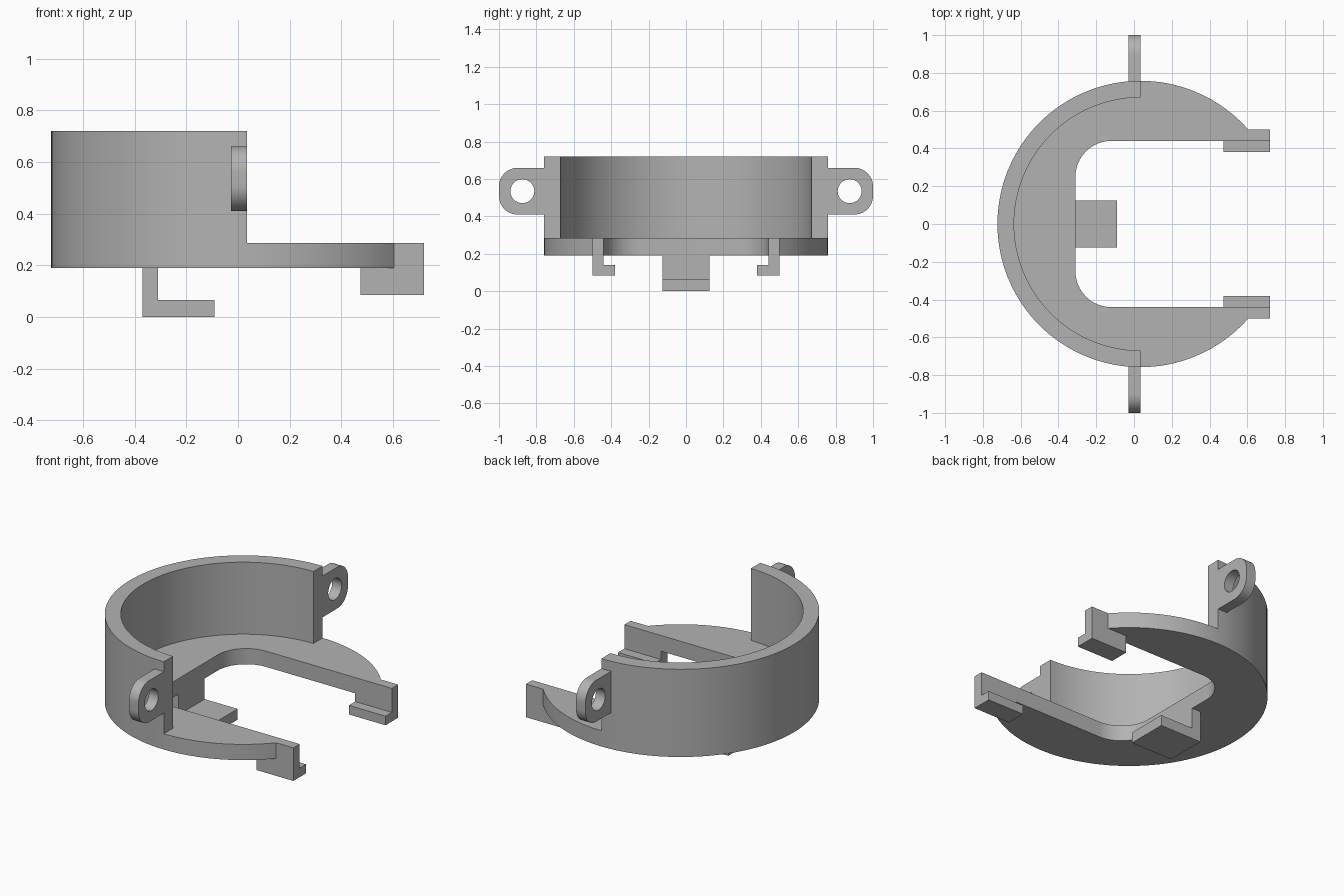
import bpy, bmesh
from math import radians, degrees, asin, cos, sin
from mathutils import Vector

cube = bpy.data.objects.get("Cube")
if cube:
    bpy.data.objects.remove(cube)

grey = bpy.data.materials.new("plain grey")
grey.use_nodes = True
colour = (0.45, 0.45, 0.45, 1)
grey.diffuse_color = colour
grey.node_tree.nodes["Principled BSDF"].inputs["Base Color"].default_value = colour

# Shared sizes
CX, OUTER, INNER = 0.035, 0.758, 0.67
FLOOR_LOW, FLOOR_TOP, WALL_TOP = 0.19, 0.285, 0.72
SLOT, ARM, TIP = 0.44, 0.50, 0.72


def arc(cx, cy, r, start, end, steps):
    """Points along an arc, angles in degrees."""
    angles = [radians(start + (end - start) * i / steps) for i in range(steps + 1)]
    return [(cx + r * cos(a), cy + r * sin(a)) for a in angles]


def extrude(name, loops, push):
    """Fill closed 3D outlines (later ones are holes) and extrude them."""
    bm = bmesh.new()
    for loop in loops:
        verts = [bm.verts.new(p) for p in loop]
        for i, v in enumerate(verts):
            bm.edges.new((verts[i - 1], v))
    bmesh.ops.remove_doubles(bm, verts=bm.verts[:], dist=0.0001)
    push = Vector(push)
    bmesh.ops.triangle_fill(bm, edges=bm.edges[:], use_beauty=True, normal=push.normalized())
    result = bmesh.ops.extrude_face_region(bm, geom=bm.faces[:], use_keep_orig=True)
    moved = [g for g in result["geom"] if isinstance(g, bmesh.types.BMVert)]
    bmesh.ops.translate(bm, verts=moved, vec=push)
    bmesh.ops.recalc_face_normals(bm, faces=bm.faces[:])
    mesh = bpy.data.meshes.new(name)
    bm.to_mesh(mesh)
    bm.free()
    mesh.materials.append(grey)
    obj = bpy.data.objects.new(name, mesh)
    bpy.context.collection.objects.link(obj)
    bpy.ops.object.select_all(action="DESELECT")
    obj.select_set(True)
    bpy.context.view_layer.objects.active = obj
    bpy.ops.object.shade_smooth_by_angle(angle=radians(30))
    return obj


def flat(points, z):
    return [(x, y, z) for x, y in points]


# Floor plate: disc with a rounded open slot and two squared arm tips
tip_angle = degrees(asin(ARM / OUTER))
floor = (arc(CX, 0, OUTER, tip_angle, 90, 18)
         + arc(CX, 0, OUTER, 90, 270, 64)
         + arc(CX, 0, OUTER, 270, 360 - tip_angle, 18)
         + [(TIP, -ARM), (TIP, -SLOT)]
         + arc(-0.12, -0.25, 0.19, 270, 180, 16)
         + arc(-0.12, 0.25, 0.19, 180, 90, 16)
         + [(TIP, SLOT), (TIP, ARM)])
extrude("floor_plate", [flat(floor, FLOOR_LOW)], (0, 0, FLOOR_TOP - FLOOR_LOW))

# Half-round wall
wall = arc(CX, 0, OUTER, 90, 270, 64) + arc(CX, 0, INNER, 270, 90, 64)
extrude("curved_wall", [flat(wall, FLOOR_TOP)], (0, 0, WALL_TOP - FLOOR_TOP))

# Rear hook under the slot edge
hook = [(-0.37, FLOOR_LOW), (-0.37, 0), (-0.09, 0), (-0.09, 0.065),
        (-0.31, 0.065), (-0.31, FLOOR_LOW)]
extrude("rear_hook", [[(x, -0.125, z) for x, z in hook]], (0, 0.25, 0))

# Mirrored pairs: arm hooks and pierced ears
arm_hook = [(ARM, FLOOR_LOW), (ARM, 0.085), (0.38, 0.085), (0.38, 0.14),
            (SLOT, 0.14), (SLOT, FLOOR_LOW)]
ear = ([(0.755, 0.41)] + arc(0.9, 0.51, 0.1, -90, 0, 16)
       + arc(0.9, 0.56, 0.1, 0, 90, 16) + [(0.755, 0.66)])
hole = arc(0.875, 0.535, 0.064, 0, 360, 40)
for side, s in (("front", -1), ("back", 1)):
    extrude(side + "_arm_hook", [[(0.475, s * y, z) for y, z in arm_hook]],
            (TIP - 0.475, 0, 0))
    extrude(side + "_ear", [[(-0.028, s * y, z) for y, z in loop] for loop in (ear, hole)],
            (CX + 0.028, 0, 0))
